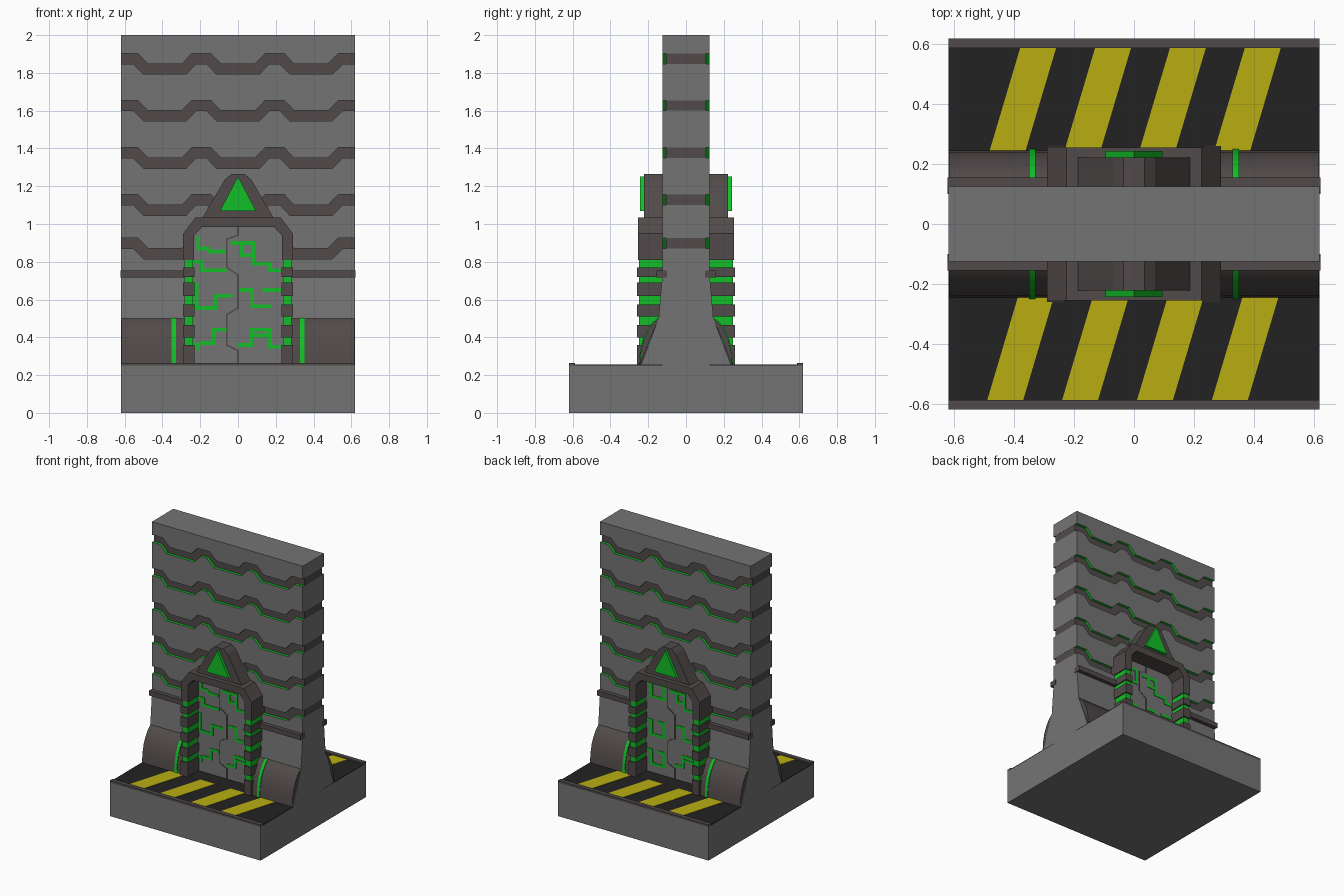
import bpy, bmesh, math
from mathutils import Vector

if "Cube" in bpy.data.objects:
    bpy.data.objects.remove(bpy.data.objects["Cube"])


def material(name, r, g, b):
    m = bpy.data.materials.new(name)
    m.diffuse_color = (r, g, b, 1)
    m.use_nodes = True
    m.node_tree.nodes["Principled BSDF"].inputs["Base Color"].default_value = m.diffuse_color
    return m


GREY = material("concrete_grey", .175, .175, .175)
BROWN = material("dark_metal", .082, .069, .067)
GREEN = material("glow_green", .006, .52, .02)
YELLOW = material("warning_yellow", .48, .42, .006)
BLACK = material("floor_black", .016, .016, .016)


def finish(name, bm, mats):
    bmesh.ops.recalc_face_normals(bm, faces=bm.faces[:])
    me = bpy.data.meshes.new(name)
    bm.to_mesh(me)
    bm.free()
    for m in mats:
        me.materials.append(m)
    ob = bpy.data.objects.new(name, me)
    bpy.context.collection.objects.link(ob)
    return ob


def add_prism(bm, pts, a, b, axis, s=1):
    """Extrude a 2D outline from a to b along an axis; s=-1 turns it to the back."""
    def place(u, v, w):
        x, y, z = {'x': (w, u, v), 'y': (u, w, v), 'z': (u, v, w)}[axis]
        return Vector((s * x, s * y, z))
    lo = [bm.verts.new(place(u, v, a)) for u, v in pts]
    hi = [bm.verts.new(place(u, v, b)) for u, v in pts]
    bm.faces.new(lo)
    bm.faces.new(hi[::-1])
    for i in range(len(pts)):
        j = (i + 1) % len(pts)
        bm.faces.new((lo[i], hi[i], hi[j], lo[j]))


def prism(name, pts, a, b, axis, mat, s=1):
    bm = bmesh.new()
    add_prism(bm, pts, a, b, axis, s)
    return finish(name, bm, [mat])


def box(name, x0, x1, y0, y1, z0, z1, mat, s=1):
    return prism(name, [(x0, y0), (x1, y0), (x1, y1), (x0, y1)], z0, z1, 'z', mat, s)


def strokes(name, paths, width, y0, y1, mat, s):
    """Flat lines on the door following paths of (x, z) points."""
    bm = bmesh.new()
    for path in paths:
        for p, q in zip(path, path[1:]):
            p, q = Vector(p), Vector(q)
            d = (q - p).normalized() * width / 2
            n = Vector((-d.y, d.x))
            add_prism(bm, [p - d - n, q + d - n, q + d + n, p - d + n], y0, y1, 'y', s)
    finish(name, bm, [mat])


W = .62


def zigzag(z, high, low):
    """Wavy line across the wall, left to right."""
    d = .055
    half = [(low, z - d), (.194 - high, z), (.194 + high, z),
            (.387 - low, z - d), (.387 + low, z - d), (.581 - high, z), (W, z)]
    return [(-x, v) for x, v in reversed(half)] + half


# Base and wall core
box("base", -W, W, -W, W, 0, .25, GREY)
box("wall_core", -W + .001, W - .001, -.105, .105, .25, 1.95, BROWN)

# Wall panels separated by wavy grooves with green edges
tops = [1.903, 1.655, 1.405, 1.156, .926]
upper = [(-W, 2), (W, 2)]
for i in range(6):
    lower = zigzag(tops[i], .05, .09) if i < 5 else [(-W, .25), (W, .25)]
    bm = bmesh.new()
    add_prism(bm, upper + lower[::-1], -.125, .125, 'y')
    ob = finish("wall_panel", bm, [GREY, GREEN])
    for f in ob.data.polygons:
        if abs(f.normal.z) > .3 and .3 < f.center.z < 1.99:
            f.material_index = 1
    if i < 5:
        upper = zigzag(tops[i] - .055, .027, .113)

seam = [(0, .985), (0, .94), (-.06, .92), (-.06, .77), (0, .73), (0, .555),
        (-.06, .52), (-.06, .36), (0, .33), (0, .255)]
right_traces = [
    [(-.03, .9), (.08, .9), (.08, .79), (.17, .79), (.17, .755), (.23, .755)],
    [(.02, .88), (.02, .835), (.08, .835)],
    [(.02, .65), (.075, .65), (.075, .565), (.17, .565)],
    [(.14, .65), (.23, .65)],
    [(.01, .36), (.07, .36), (.07, .44), (.17, .44), (.17, .35), (.23, .35)],
    [(.09, .41), (.16, .41)]]
left_front = [
    [(-.21, .93), (-.21, .87), (-.16, .87), (-.15, .855), (-.08, .855)],
    [(-.23, .80), (-.19, .80), (-.19, .755), (-.07, .755)],
    [(-.22, .68), (-.22, .555), (-.12, .555), (-.12, .62), (-.04, .62)],
    [(-.23, .36), (-.21, .36), (-.21, .34)],
    [(-.19, .37), (-.13, .37), (-.13, .44), (-.07, .44)]]
left_back = [[(-.22, z), (-.19, z), (-.19, z - .1), (-.09, z - .1), (-.09, z), (-.13, z)]
             for z in (.92, .64, .42)]

for s, side in ((1, "front"), (-1, "back")):
    # Floor with hazard stripes and outer lip
    box(side + "_floor", -W, W, -.59, -.12, .249, .255, BLACK, s)
    box(side + "_lip", -W, W, -W, -.588, .249, .265, BROWN, s)
    bm = bmesh.new()
    for k in range(4):
        x = -.49 + .25 * k
        add_prism(bm, [(x, -.588), (x + .12, -.588), (x + .222, -.245), (x + .102, -.245)],
                  .254, .257, 'z', s)
    finish(side + "_hazard_stripes", bm, [YELLOW])

    # Trim rail, flared wall foot, rounded skirt and green bands on each side
    for x0, x1, n in ((-W, -.24, "left"), (.24, W, "right")):
        tag = side + "_" + n
        box(tag + "_trim_rail", x0 * 1.004, x1 * 1.004, -.155, -.1, .718, .755, BROWN, s)
        foot = [(-.1, .25), (-.24, .25), (-.145, .5), (-.126, .72), (-.1, .72)]
        prism(tag + "_wall_foot", foot, x0, x1, 'x', GREY, s)
        arc = [(-.145, .5), (-.175, .475), (-.203, .435), (-.226, .385), (-.24, .32), (-.246, .25)]
        a, b = max(x0, -.618), min(x1, .618)
        prism(tag + "_skirt", arc, a, b, 'x', BROWN, s).data.shade_smooth()
        c = math.copysign(.34, x0)
        band = [(y - .004, z + .003) for y, z in arc]
        prism(tag + "_skirt_band", band, c - .011, c + .011, 'x', GREEN, s)

    # Door with seam and circuit traces
    door = [(-.24, .25), (.24, .25), (.24, .94), (.2, .99), (-.2, .99), (-.24, .94)]
    prism(side + "_door", door, -.131, -.1, 'y', GREY, s)
    strokes(side + "_door_seam", [seam], .008, -.133, -.128, BROWN, s)
    left = left_front if s == 1 else left_back
    strokes(side + "_door_traces", left + right_traces, .02, -.135, -.128, GREEN, s)

    # Columns: green cores with stacked metal blocks
    for c in (-.26, .26):
        box(side + "_column_core", c - .022, c + .022, -.25, -.1, .25, .82, GREEN, s)
        for z0, z1 in ((.25, .36), (.4, .465), (.51, .575), (.62, .69), (.72, .77)):
            box(side + "_column_block", c - .03, c + .03, -.26, -.1, z0, z1, BROWN, s)

    # Arch over the door
    outer = [(.29, .81), (.29, .95), (.225, 1.035)]
    inner = [(.232, .81), (.232, .94), (.19, .985)]
    half = [(-x, z) for x, z in outer]
    arch = half + outer[::-1] + inner + [(-x, z) for x, z in inner[::-1]]
    prism(side + "_arch", arch, -.255, -.1, 'y', BROWN, s)

    # Gable with glowing triangle
    gable = [(-.19, 1.03), (.19, 1.03), (.07, 1.235), (.035, 1.265), (-.035, 1.265), (-.07, 1.235)]
    prism(side + "_gable", gable, -.222, -.1, 'y', BROWN, s)
    prism(side + "_gable_light", [(-.095, 1.07), (.095, 1.07), (0, 1.252)], -.243, -.2, 'y', GREEN, s)

# Keep creases sharp on the rounded skirts
for ob in bpy.context.scene.objects:
    ob.select_set(ob.name.find("_skirt") > 0)
    if ob.select_get():
        bpy.context.view_layer.objects.active = ob
bpy.ops.object.shade_smooth_by_angle(angle=math.radians(35))
